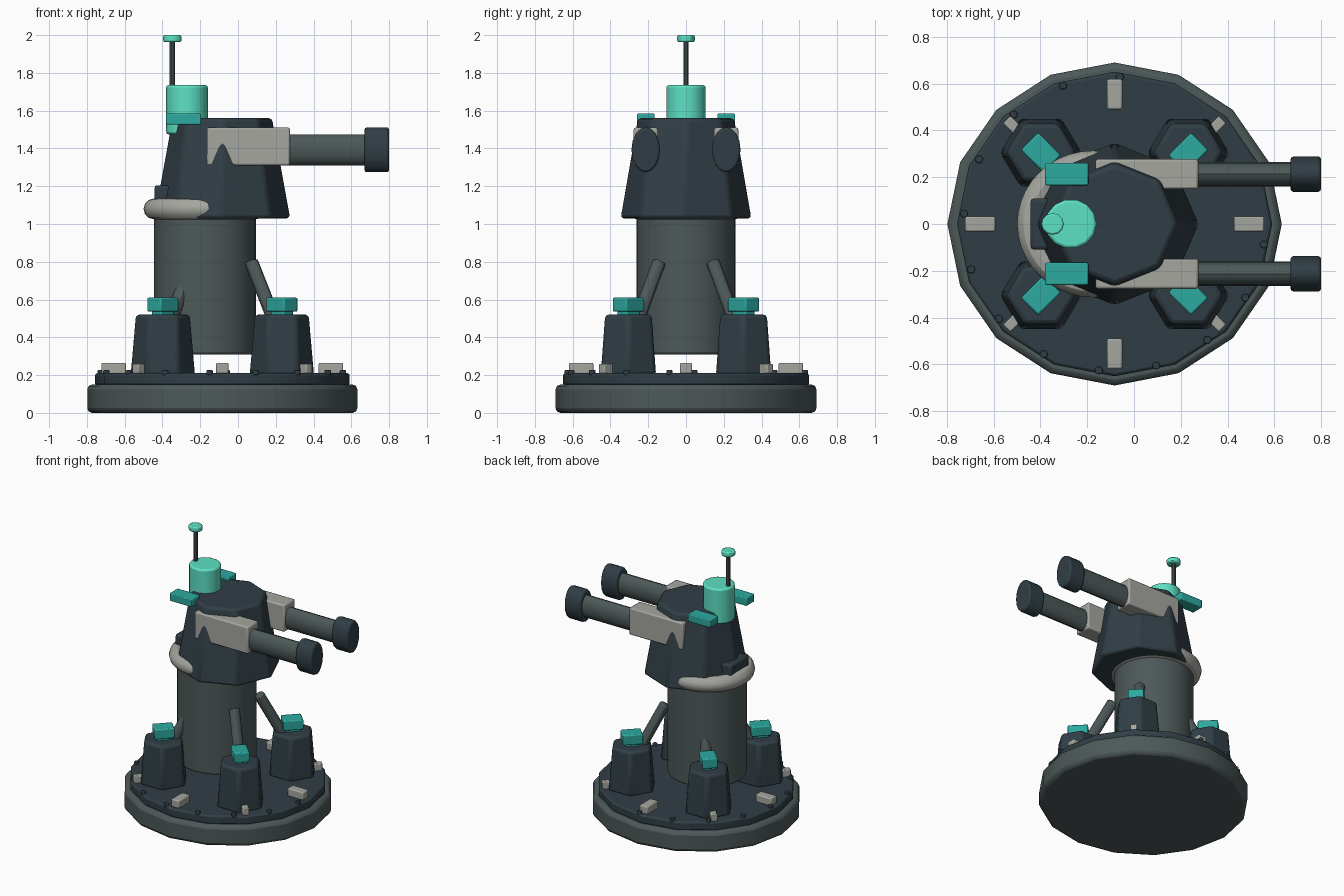
import bpy, bmesh
from math import radians, cos, sin, pi
from mathutils import Matrix, Vector

if "Cube" in bpy.data.objects:
    bpy.data.objects.remove(bpy.data.objects["Cube"])

CX, COL, SY = -0.083, -0.175, 0.966   # base/head axis, column axis, y squash


def material(name, r, g, b):
    m = bpy.data.materials.new(name)
    m.diffuse_color = (r, g, b, 1)
    m.use_nodes = True
    m.node_tree.nodes["Principled BSDF"].inputs["Base Color"].default_value = m.diffuse_color
    return m


DARK = material("dark_navy", 0.030, 0.048, 0.060)
STEEL = material("steel", 0.075, 0.098, 0.098)
LIGHT = material("light_grey", 0.38, 0.38, 0.35)
MINT = material("mint", 0.11, 0.75, 0.55)
TEAL = material("teal", 0.025, 0.40, 0.35)


def finish(name, bm, matrix, mat, bevel, segments=2):
    bmesh.ops.transform(bm, matrix=matrix, verts=bm.verts)
    bmesh.ops.recalc_face_normals(bm, faces=bm.faces)
    me = bpy.data.meshes.new(name)
    bm.to_mesh(me)
    bm.free()
    me.materials.append(mat)
    ob = bpy.data.objects.new(name, me)
    bpy.context.collection.objects.link(ob)
    bpy.ops.object.select_all(action='DESELECT')
    ob.select_set(True)
    bpy.context.view_layer.objects.active = ob
    bpy.ops.object.shade_smooth_by_angle(angle=radians(30))
    if bevel:
        b = ob.modifiers.new("Bevel", 'BEVEL')
        b.width, b.segments = bevel, segments
        b.limit_method, b.angle_limit = 'ANGLE', radians(35)
    return ob


def prism(name, n, r1, r2, z1, z2, x, y, mat, bevel=0.0, sy=SY):
    """Upright tapered prism with its first corner on +x."""
    bm = bmesh.new()
    bmesh.ops.create_cone(bm, cap_ends=True, segments=n, radius1=r1, radius2=r2, depth=z2 - z1)
    mtx = (Matrix.Translation((x, y, (z1 + z2) / 2)) @ Matrix.Diagonal((1, sy, 1, 1))
           @ Matrix.Rotation(pi / 2, 4, 'Z'))
    return finish(name, bm, mtx, mat, bevel)


def rod(name, n, p, q, r, mat, bevel=0.0, sy=1.0):
    """Cylinder between two points, optionally squashed in y."""
    p, q = Vector(p), Vector(q)
    bm = bmesh.new()
    bmesh.ops.create_cone(bm, cap_ends=True, segments=n, radius1=r, radius2=r, depth=(q - p).length)
    turn = (q - p).to_track_quat('Z', 'Y').to_matrix().to_4x4()
    mtx = Matrix.Translation((p + q) / 2) @ Matrix.Diagonal((1, sy, 1, 1)) @ turn
    return finish(name, bm, mtx, mat, bevel)


def box(name, loc, size, mat, angle=0.0, bevel=0.008):
    bm = bmesh.new()
    bmesh.ops.create_cube(bm, size=1)
    mtx = (Matrix.Translation(loc) @ Matrix.Rotation(angle, 4, 'Z')
           @ Matrix.Diagonal((*size, 1)))
    return finish(name, bm, mtx, mat, bevel)


# Base plates
prism("base_disc", 16, 0.715, 0.715, 0, 0.15, CX, 0, STEEL, 0.025)
prism("base_plate", 16, 0.674, 0.674, 0.145, 0.21, CX, 0, DARK, 0.012)

# Rim bolts
for i in range(16):
    a = radians(88 + 22 * i)
    if i < 13:
        prism(f"rim_bolt_{i}", 8, 0.018, 0.018, 0.20, 0.226,
              CX + 0.645 * cos(a), 0.63 * sin(a), DARK, 0.004)

# Cleats at the four cardinal points of the plate
for i in range(4):
    a = i * pi / 2
    box(f"plate_cleat_{i}", (CX + 0.575 * cos(a), 0.555 * sin(a), 0.235),
        (0.13, 0.066, 0.06), LIGHT, a)

# Four pylons with cap, outer bracket and brace
for sx in (-1, 1):
    for s in (-1, 1):
        tag = ("left" if sx < 0 else "right") + ("_front" if s < 0 else "_back")
        x, y = CX + sx * 0.315, s * 0.305
        ang = radians(45) * sx * s
        prism("pylon_" + tag, 6, 0.175, 0.147, 0.20, 0.52, x, y, DARK, 0.018)
        box("pylon_cap_" + tag, (x, y, 0.573), (0.137, 0.105, 0.075), TEAL, ang)
        box("pylon_cap_neck_" + tag, (x, y, 0.53), (0.10, 0.075, 0.05), TEAL, ang)
        box("pylon_bracket_" + tag, (CX + sx * 0.435, s * 0.42, 0.232),
            (0.075, 0.045, 0.055), LIGHT, ang, 0.006)
        rod("pylon_brace_" + tag, 12, (CX + sx * 0.295, s * 0.275, 0.44),
            (CX + sx * 0.153, s * 0.142, 0.80), 0.037, STEEL, 0.01)

# Column and collar ring
prism("column", 32, 0.27, 0.27, 0.31, 1.05, COL, 0, STEEL, 0.012)
bm = bmesh.new()
N, M = 40, 12
ring = [[bm.verts.new(((0.27 + 0.055 * cos(2 * pi * j / M)) * cos(2 * pi * i / N),
                       (0.27 + 0.055 * cos(2 * pi * j / M)) * sin(2 * pi * i / N),
                       0.055 * sin(2 * pi * j / M))) for j in range(M)] for i in range(N)]
for i in range(N):
    for j in range(M):
        i2, j2 = (i + 1) % N, (j + 1) % M
        bm.faces.new((ring[i][j], ring[i2][j], ring[i2][j2], ring[i][j2]))
finish("collar_ring", bm, Matrix.Translation((COL, 0, 1.08)) @ Matrix.Diagonal((1, SY, 1, 1)),
       LIGHT, 0)

# Turret head and rear block
prism("turret_head", 8, 0.362, 0.267, 1.03, 1.56, CX, 0, DARK, 0.018)
box("rear_block", (-0.39, 0, 1.14), (0.105, 0.22, 0.13), DARK, 0, 0.015)

# Twin guns and side vents
for s in (-1, 1):
    tag = "front" if s < 0 else "back"
    y = s * 0.213
    box("gun_housing_" + tag, (0.055, y, 1.41), (0.44, 0.128, 0.20), LIGHT, 0, 0.01)
    rod("gun_barrel_" + tag, 16, (0.2, y, 1.393), (0.70, y, 1.393), 0.082, STEEL, 0, 0.63)
    rod("gun_muzzle_" + tag, 16, (0.67, y, 1.393), (0.80, y, 1.393), 0.12, DARK, 0.012, 0.63)
    box("head_vent_" + tag, (-0.288, y, 1.555), (0.185, 0.095, 0.058), TEAL, 0, 0.006)

# Sensor drum and antenna
prism("sensor_drum", 14, 0.11, 0.11, 1.475, 1.735, -0.27, 0, MINT, 0.012)
prism("antenna_mast", 10, 0.015, 0.015, 1.70, 1.975, -0.348, 0, STEEL)
prism("antenna_tip", 12, 0.048, 0.048, 1.963, 2.0, -0.348, 0, MINT, 0.008)
